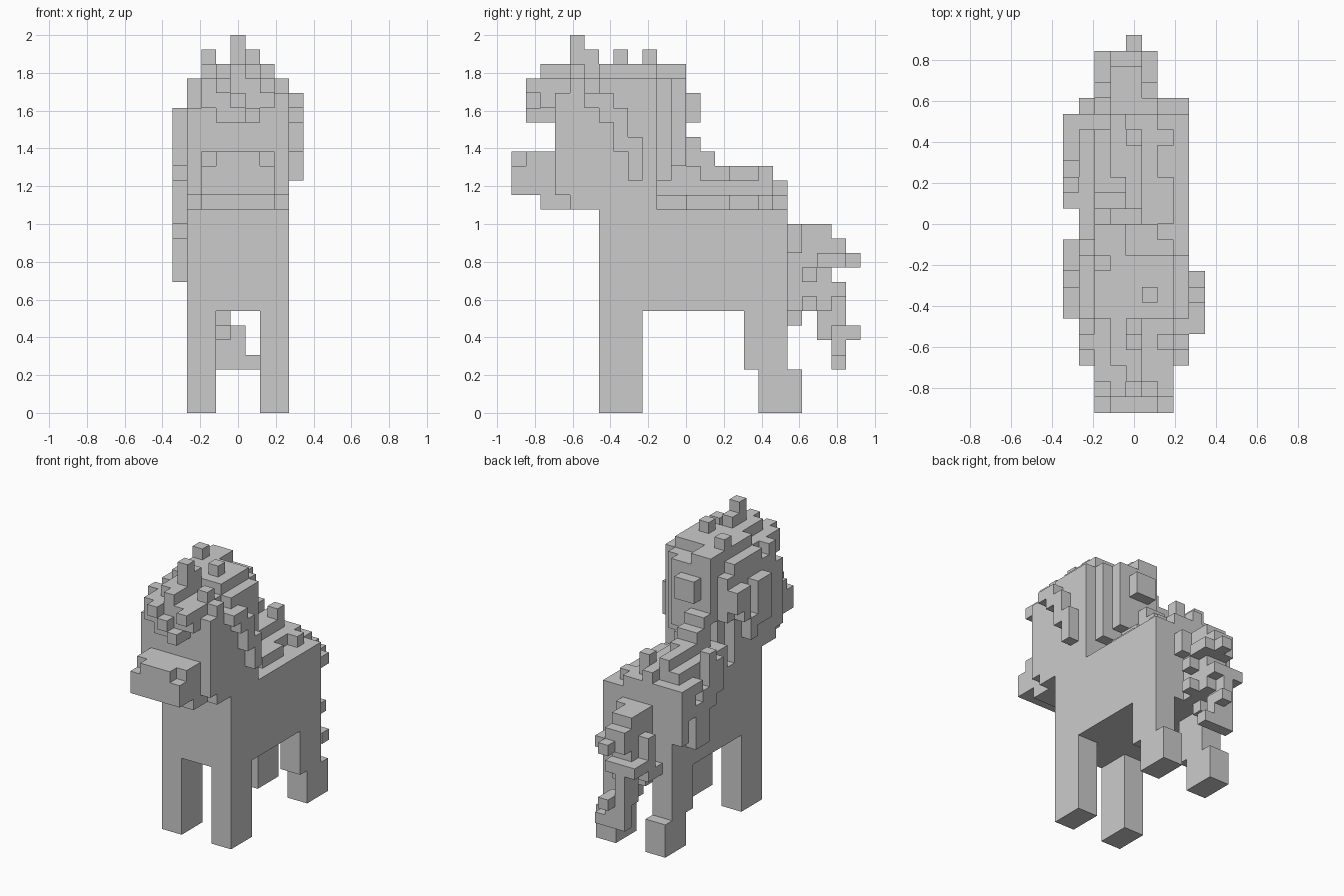
import bpy
import bmesh
from mathutils import Vector

default_cube = bpy.data.objects.get("Cube")
if default_cube:
    bpy.data.objects.remove(default_cube, do_unlink=True)

UNIT = 1 / 13                      # edge length of one block
ORIGIN = Vector((4.5, 12, 0))      # block coordinates of the centre of the base

grey = bpy.data.materials.new("plain grey")
grey.use_nodes = True
grey.diffuse_color = (0.6, 0.6, 0.6, 1)
shader = grey.node_tree.nodes["Principled BSDF"]
shader.inputs["Base Color"].default_value = grey.diffuse_color


def block(x, y, z):
    """Set of cells filling the given start and end on each axis."""
    return {(i, j, k) for i in range(*x) for j in range(*y) for k in range(*z)}


def cell(x, y, z):
    return block(x=(x, x + 1), y=(y, y + 1), z=(z, z + 1))


def build(name, *blocks):
    """Join blocks into one part, keeping only the exposed cell faces."""
    cells = set().union(*blocks)
    bm = bmesh.new()
    corners = {}

    def corner(position):
        key = tuple(position)
        if key not in corners:
            corners[key] = bm.verts.new((Vector(key) - ORIGIN) * UNIT)
        return corners[key]

    for c in cells:
        for axis in range(3):
            u, v = (axis + 1) % 3, (axis + 2) % 3
            for side in (0, 1):
                neighbour = list(c)
                neighbour[axis] += 2 * side - 1
                if tuple(neighbour) in cells:
                    continue
                quad = []
                for du, dv in ((0, 0), (1, 0), (1, 1), (0, 1)):
                    p = list(c)
                    p[axis] += side
                    p[u] += du
                    p[v] += dv
                    quad.append(corner(p))
                bm.faces.new(quad if side else quad[::-1])
    mesh = bpy.data.meshes.new(name)
    bm.to_mesh(mesh)
    bm.free()
    mesh.materials.append(grey)
    part = bpy.data.objects.new(name, mesh)
    bpy.context.collection.objects.link(part)
    return part


# Body and legs
build("body", block(x=(1, 8), y=(6, 19), z=(7, 14)))
for side, left in (("right", 1), ("left", 6)):
    span = (left, left + 2)
    build("front_leg_" + side, block(x=span, y=(6, 9), z=(0, 7)))
    build("hind_leg_" + side,
          block(x=span, y=(16, 19), z=(3, 7)),
          block(x=span, y=(17, 20), z=(0, 3)))

# Head with chin
build("head",
      block(x=(1, 8), y=(3, 10), z=(15, 21)),
      block(x=(1, 8), y=(4, 10), z=(14, 22)),
      block(x=(2, 7), y=(2, 4), z=(14, 15)))

# Muzzle with two nostril notches
muzzle = block(x=(2, 7), y=(0, 3), z=(15, 18))
build("muzzle", muzzle - cell(x=2, y=0, z=17) - cell(x=6, y=0, z=17))

# Hair cap and its upright tufts
build("hair_cap",
      block(x=(1, 8), y=(6, 10), z=(22, 23)),
      block(x=(2, 7), y=(3, 10), z=(21, 23)),
      block(x=(2, 7), y=(6, 10), z=(23, 24)),
      block(x=(3, 5), y=(3, 6), z=(23, 24)),
      block(x=(7, 8), y=(3, 5), z=(21, 22)),
      cell(x=6, y=4, z=23), cell(x=1, y=4, z=22), cell(x=7, y=4, z=22))
build("hair_tufts",
      block(x=(4, 5), y=(4, 5), z=(24, 26)),
      cell(x=4, y=5, z=24), cell(x=5, y=7, z=24), cell(x=2, y=9, z=24))

# Fringe over the forehead
build("fringe",
      block(x=(2, 7), y=(2, 3), z=(22, 23)),
      block(x=(3, 6), y=(2, 3), z=(20, 22)),
      cell(x=4, y=2, z=23),
      cell(x=2, y=2, z=21), cell(x=6, y=2, z=21),
      cell(x=4, y=1, z=21), cell(x=5, y=1, z=20),
      cell(x=3, y=1, z=22), cell(x=6, y=1, z=22))

# Locks lying on the sides of the head
build("left_lock",
      block(x=(8, 9), y=(5, 7), z=(21, 22)),
      block(x=(8, 9), y=(6, 8), z=(20, 21)),
      block(x=(8, 9), y=(7, 8), z=(18, 21)),
      block(x=(8, 9), y=(8, 9), z=(16, 19)))
build("right_locks",
      block(x=(0, 1), y=(6, 8), z=(17, 21)),
      block(x=(0, 1), y=(8, 9), z=(16, 18)),
      block(x=(0, 1), y=(9, 11), z=(19, 21)),
      cell(x=0, y=9, z=18))

# Mane down the back of the neck
build("mane",
      block(x=(2, 7), y=(10, 11), z=(16, 23)),
      block(x=(1, 2), y=(10, 11), z=(18, 22)),
      block(x=(3, 5), y=(11, 12), z=(15, 23)),
      block(x=(5, 6), y=(11, 12), z=(17, 23)),
      block(x=(2, 3), y=(11, 12), z=(18, 23)),
      block(x=(2, 4), y=(10, 12), z=(23, 24)),
      block(x=(2, 6), y=(10, 14), z=(14, 15)),
      block(x=(2, 5), y=(10, 14), z=(15, 16)),
      block(x=(3, 5), y=(12, 13), z=(20, 22)),
      block(x=(2, 4), y=(12, 13), z=(16, 19)),
      block(x=(2, 4), y=(13, 14), z=(16, 18)),
      cell(x=4, y=12, z=16))

# Hair running along the back
build("back_hair",
      block(x=(1, 6), y=(14, 19), z=(14, 15)),
      block(x=(1, 5), y=(14, 18), z=(15, 16)),
      block(x=(2, 3), y=(14, 18), z=(16, 17)),
      block(x=(6, 7), y=(12, 15), z=(14, 15)),
      block(x=(1, 2), y=(11, 14), z=(14, 16)),
      cell(x=4, y=17, z=16), cell(x=3, y=18, z=15),
      cell(x=3, y=14, z=16), cell(x=6, y=17, z=14))

# Hair hanging over the right flank
build("flank_hair",
      block(x=(0, 1), y=(13, 15), z=(13, 16)),
      block(x=(0, 1), y=(14, 16), z=(12, 14)),
      block(x=(0, 1), y=(15, 17), z=(9, 13)),
      block(x=(0, 1), y=(17, 19), z=(12, 15)),
      block(x=(0, 1), y=(18, 19), z=(10, 12)),
      cell(x=0, y=16, z=14), cell(x=0, y=14, z=16))

# Tail, drooping in ragged steps
build("tail",
      block(x=(3, 6), y=(19, 20), z=(11, 13)),
      block(x=(3, 5), y=(19, 22), z=(8, 13)),
      block(x=(3, 5), y=(22, 23), z=(10, 12)),
      block(x=(5, 6), y=(21, 23), z=(10, 11)),
      block(x=(2, 3), y=(20, 21), z=(9, 11)),
      block(x=(2, 3), y=(20, 23), z=(8, 9)),
      block(x=(2, 5), y=(19, 21), z=(7, 8)),
      cell(x=5, y=20, z=9), cell(x=4, y=23, z=10),
      cell(x=5, y=20, z=7), cell(x=3, y=19, z=6))
build("tail_tip",
      block(x=(3, 4), y=(21, 23), z=(5, 8)),
      block(x=(3, 5), y=(22, 23), z=(8, 9)),
      block(x=(3, 5), y=(22, 23), z=(4, 6)),
      block(x=(3, 6), y=(22, 23), z=(3, 4)),
      cell(x=4, y=21, z=7), cell(x=4, y=23, z=5))
